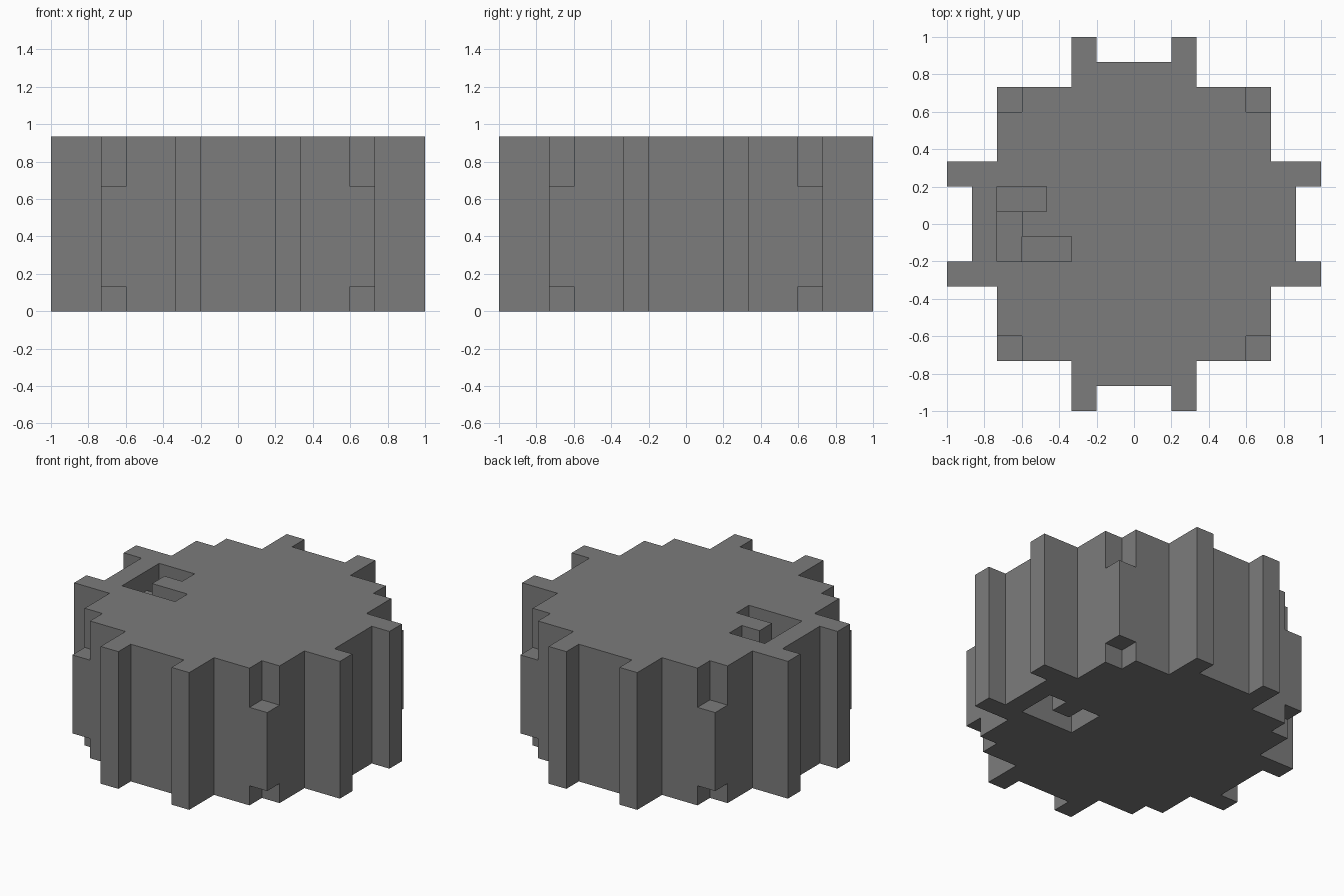
import bpy
import bmesh
from mathutils import Matrix, Vector

CELL = 2 / 15      # size of one block
HEIGHT = 7         # height in blocks

if "Cube" in bpy.data.objects:
    bpy.data.objects.remove(bpy.data.objects["Cube"], do_unlink=True)

# Single grey colour
grey = bpy.data.materials.new("stone_grey")
grey.use_nodes = True
colour = (0.2, 0.2, 0.2, 1)
grey.diffuse_color = colour
grey.node_tree.nodes["Principled BSDF"].inputs["Base Color"].default_value = colour


def add_object(name, bm):
    bmesh.ops.recalc_face_normals(bm, faces=bm.faces)
    mesh = bpy.data.meshes.new(name)
    bm.to_mesh(mesh)
    bm.free()
    mesh.materials.append(grey)
    obj = bpy.data.objects.new(name, mesh)
    bpy.context.collection.objects.link(obj)
    return obj


def carve(target, low, high):
    """Cut a box, given by two corners in blocks, out of the target."""
    low, high = Vector(low) * CELL, Vector(high) * CELL
    bm = bmesh.new()
    bmesh.ops.create_cube(bm, size=1, matrix=Matrix.Translation((low + high) / 2)
                          @ Matrix.Diagonal((*(high - low), 1)))
    cutter = add_object("cutter", bm)
    cutter.hide_render = True
    cut = target.modifiers.new("cut", 'BOOLEAN')
    cut.operation = 'DIFFERENCE'
    cut.solver = 'EXACT'
    cut.object = cutter
    bpy.context.view_layer.objects.active = target
    bpy.ops.object.modifier_apply(modifier=cut.name)
    bpy.data.objects.remove(cutter, do_unlink=True)


# Toothed body: a quarter outline turned four times and extruded
quarter = [(6.5, 1.5), (7.5, 1.5), (7.5, 2.5), (5.5, 2.5), (5.5, 5.5),
           (2.5, 5.5), (2.5, 7.5), (1.5, 7.5), (1.5, 6.5)]
outline = []
for turn in range(4):
    outline += quarter
    quarter = [(-y, x) for x, y in quarter]
bm = bmesh.new()
base = bm.faces.new([bm.verts.new((x * CELL, y * CELL, 0)) for x, y in outline])
result = bmesh.ops.extrude_face_region(bm, geom=[base])
bmesh.ops.translate(bm, vec=(0, 0, HEIGHT * CELL),
                    verts=[v for v in result["geom"] if isinstance(v, bmesh.types.BMVert)])
body = add_object("toothed_body", bm)

# Corner notches at the top and the bottom
for sx in (-1, 1):
    for sy in (-1, 1):
        x0, x1 = sorted((sx * 4.5, sx * 6))
        y0, y1 = sorted((sy * 4.5, sy * 6))
        carve(body, (x0, y0, 5), (x1, y1, 8))
        carve(body, (x0, y0, -1), (x1, y1, 1))

# Stepped recess in the top: two arms and a shallower column
carve(body, (-5.5, 0.5, 5), (-3.5, 1.5, 8))
carve(body, (-5.5, -1.5, 6), (-4.5, 0.5, 8))
carve(body, (-4.5, -1.5, 5), (-2.5, -0.5, 8))

# U-shaped recess in the underside
carve(body, (2.5, -1.5, -1), (5.5, -0.5, 2))
for x in (2.5, 4.5):
    carve(body, (x, -0.5, -1), (x + 1, 0.5, 2))
